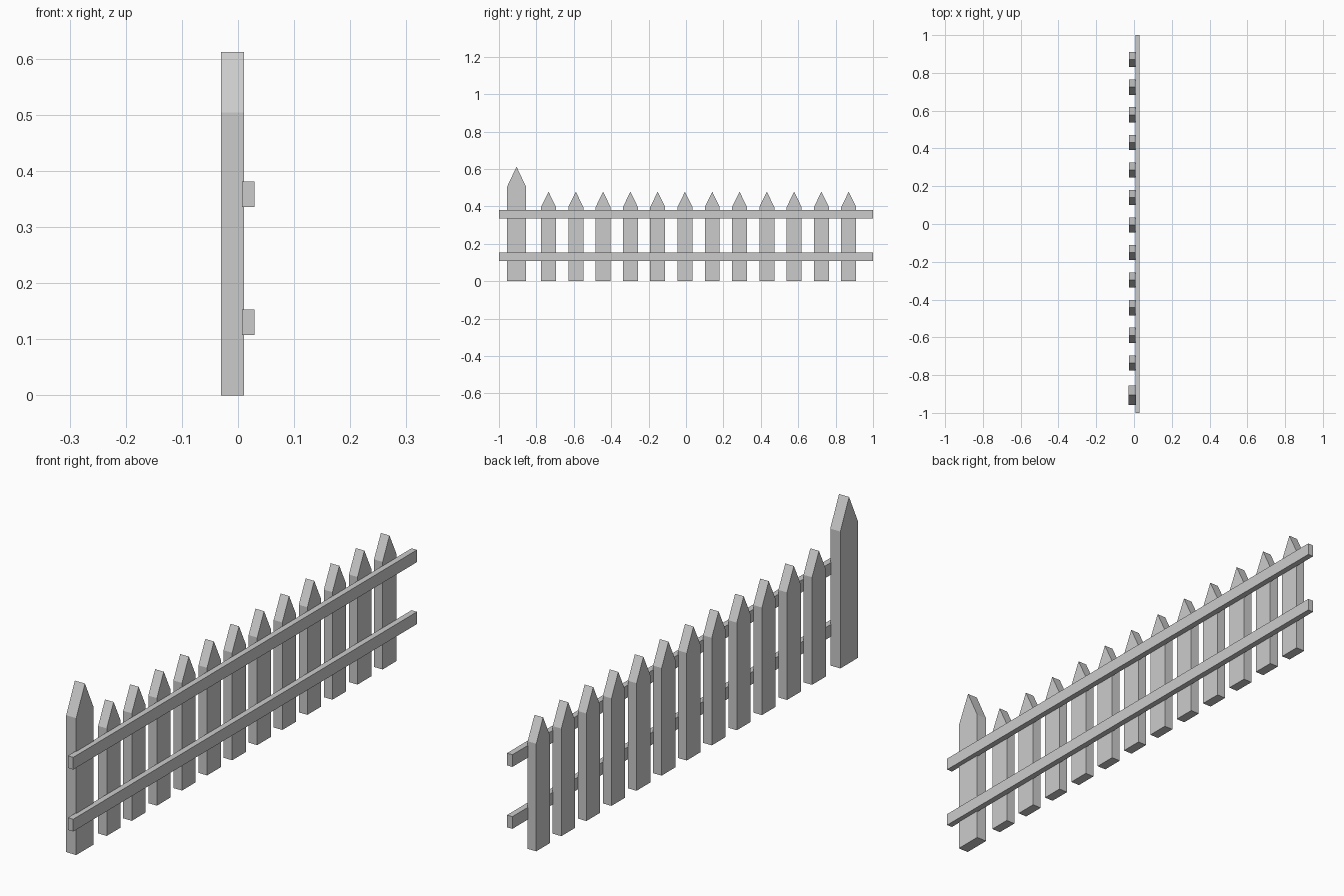
import bpy, bmesh

if "Cube" in bpy.data.objects:
    bpy.data.objects.remove(bpy.data.objects["Cube"])


def board(name, profile, x0, x1):
    """Extrude a (y, z) outline along x from x0 to x1."""
    bm = bmesh.new()
    face = bm.faces.new([bm.verts.new((x0, y, z)) for y, z in profile])
    ext = bmesh.ops.extrude_face_region(bm, geom=[face])
    verts = [v for v in ext["geom"] if isinstance(v, bmesh.types.BMVert)]
    bmesh.ops.translate(bm, verts=verts, vec=(x1 - x0, 0, 0))
    bmesh.ops.recalc_face_normals(bm, faces=bm.faces)
    mesh = bpy.data.meshes.new(name)
    bm.to_mesh(mesh)
    bm.free()
    obj = bpy.data.objects.new(name, mesh)
    bpy.context.collection.objects.link(obj)
    return obj


def pointed(y, width, shoulder, height):
    h = width / 2
    return [(y - h, 0), (y + h, 0), (y + h, shoulder), (y, height), (y - h, shoulder)]


# Tall end post
board("end_post", pointed(-0.906, 0.102, 0.504, 0.612), -0.03, 0.011)

# Row of pickets
for i in range(12):
    board(f"picket_{i + 1}", pointed(-0.735 + i * 0.1459, 0.08, 0.396, 0.478), -0.027, 0.008)

# Two horizontal rails
for name, z in (("lower_rail", 0.108), ("upper_rail", 0.336)):
    board(name, [(-1, z), (1, z), (1, z + 0.045), (-1, z + 0.045)], 0.007, 0.029)
